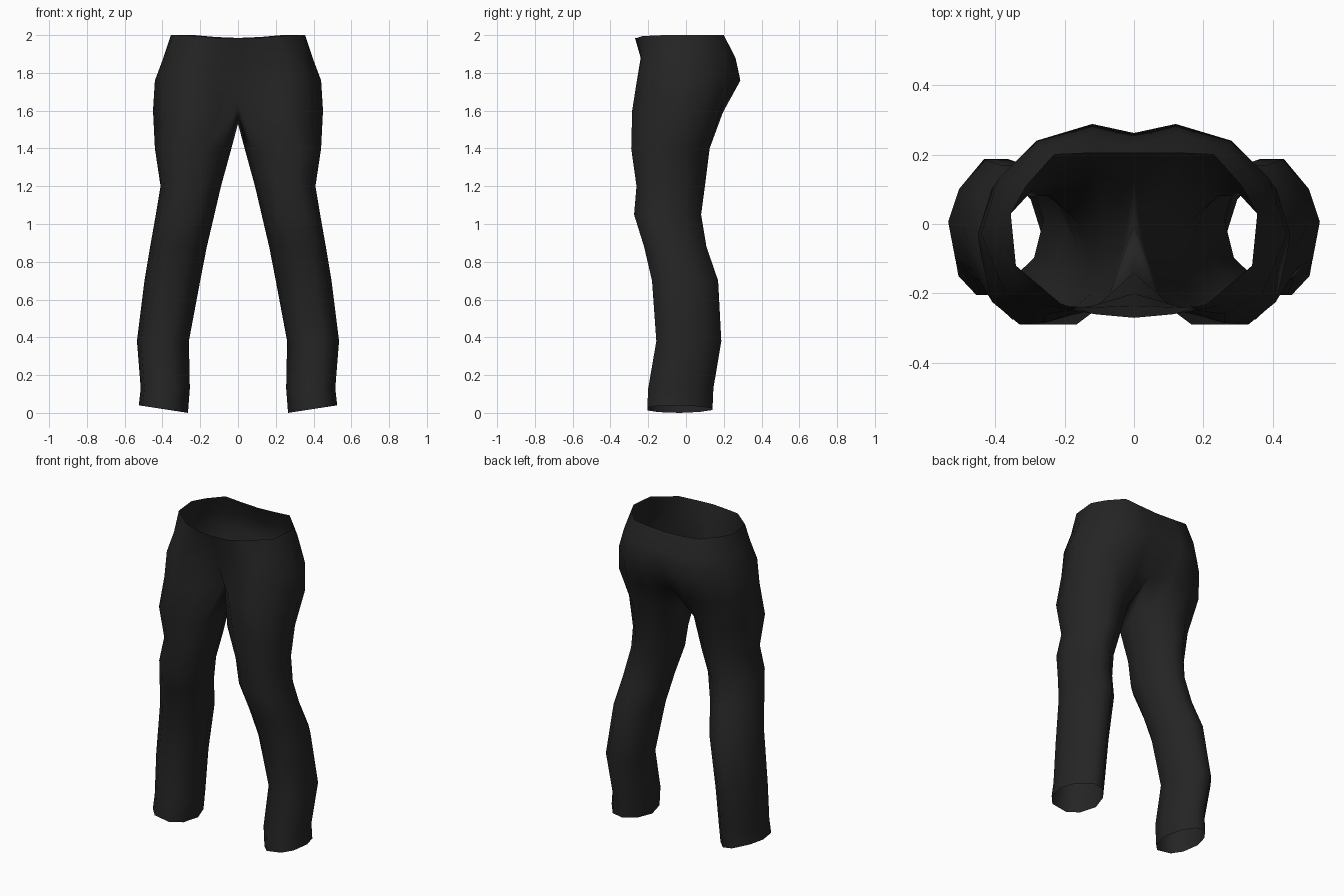
import bpy
import bmesh

default_cube = bpy.data.objects.get("Cube")
if default_cube:
    bpy.data.objects.remove(default_cube, do_unlink=True)


def make_material(name, colour):
    material = bpy.data.materials.new(name)
    material.use_nodes = True
    material.diffuse_color = colour
    shader = material.node_tree.nodes["Principled BSDF"]
    shader.inputs["Base Color"].default_value = colour
    shader.inputs["Roughness"].default_value = 0.9
    return material


# Hip rings run from the front seam around the left side to the back seam
WAIST = [(0, -.27, 1.985), (.11, -.26, 1.985), (.21, -.23, 1.995),
         (.34, -.12, 2), (.355, .03, 2), (.31, .11, 2),
         (.23, .2, 2), (.12, .205, 1.99), (0, .205, 1.985)]
UPPER_HIP = [(0, -.235), (.12, -.24), (.25, -.235), (.34, -.17), (.395, -.02),
             (.36, .12), (.27, .22), (.12, .262), (0, .24)]
SEAT = [(0, -.2), (.12, -.235), (.26, -.26), (.37, -.2), (.44, -.03),
        (.39, .13), (.28, .24), (.12, .288), (0, .262)]
# The thigh ring closes under the body along the crotch seam
THIGH = [(0, -.14, 1.63), (.1, -.24, 1.6), (.26, -.285, 1.6), (.38, -.21, 1.6),
         (.45, -.03, 1.6), (.41, .1, 1.6), (.3, .18, 1.6), (.13, .195, 1.59),
         (0, .13, 1.58), (0, 0, 1.53)]

# Leg cross-section, from the inner front corner around the outside
LEG_SECTION = [(-.8, -.65), (-.35, -1), (.45, -1), (.85, -.68), (1, -.05),
               (.77, .5), (.25, 1), (-.25, 1), (-.75, .6), (-1, 0)]
# Height, inner x, outer x, front y, back y
LEG_BOUNDS = [(1.4, .035, .44, -.29, .125), (1.2, .09, .41, -.262, .1),
              (1.05, .125, .435, -.275, .08), (.88, .165, .465, -.222, .108),
              (.7, .2, .495, -.18, .17), (.38, .26, .535, -.157, .187),
              (.13, .255, .515, -.2, .145), (.02, .265, .525, -.205, .14)]


def at_height(points, height):
    return [(x, y, height) for x, y in points]


def leg_ring(height, inner, outer, front, back):
    is_hem = height < 0.1
    ring = []
    for u, v in LEG_SECTION:
        x = (inner + outer) / 2 + u * (outer - inner) / 2
        y = (front + back) / 2 + v * (back - front) / 2
        # The hem rises towards the outside
        z = height + (0.02 * u if is_hem else 0)
        ring.append((x, y, z))
    return ring


def bridge(mesh, upper, lower, closed):
    count = len(lower) if closed else len(upper)
    for i in range(count if closed else count - 1):
        j = (i + 1) % count
        mesh.faces.new((upper[i], lower[i], lower[j], upper[j]))


# Left half of the trousers, open at waist and hem
mesh = bmesh.new()
rings = [WAIST, at_height(UPPER_HIP, 1.88), at_height(SEAT, 1.76), THIGH]
rings += [leg_ring(*bounds) for bounds in LEG_BOUNDS]
loops = [[mesh.verts.new(point) for point in ring] for ring in rings]
for upper, lower in zip(loops, loops[1:]):
    bridge(mesh, upper, lower, closed=len(upper) == len(LEG_SECTION))

data = bpy.data.meshes.new("trousers")
mesh.to_mesh(data)
mesh.free()
data.materials.append(make_material("black cloth", (0.018, 0.018, 0.018, 1)))
data.shade_smooth()

trousers = bpy.data.objects.new("trousers", data)
bpy.context.collection.objects.link(trousers)

# Mirror the left half to make the right leg
mirror = trousers.modifiers.new("right half", "MIRROR")
mirror.use_axis[0] = True
mirror.use_clip = True
mirror.merge_threshold = 0.001
